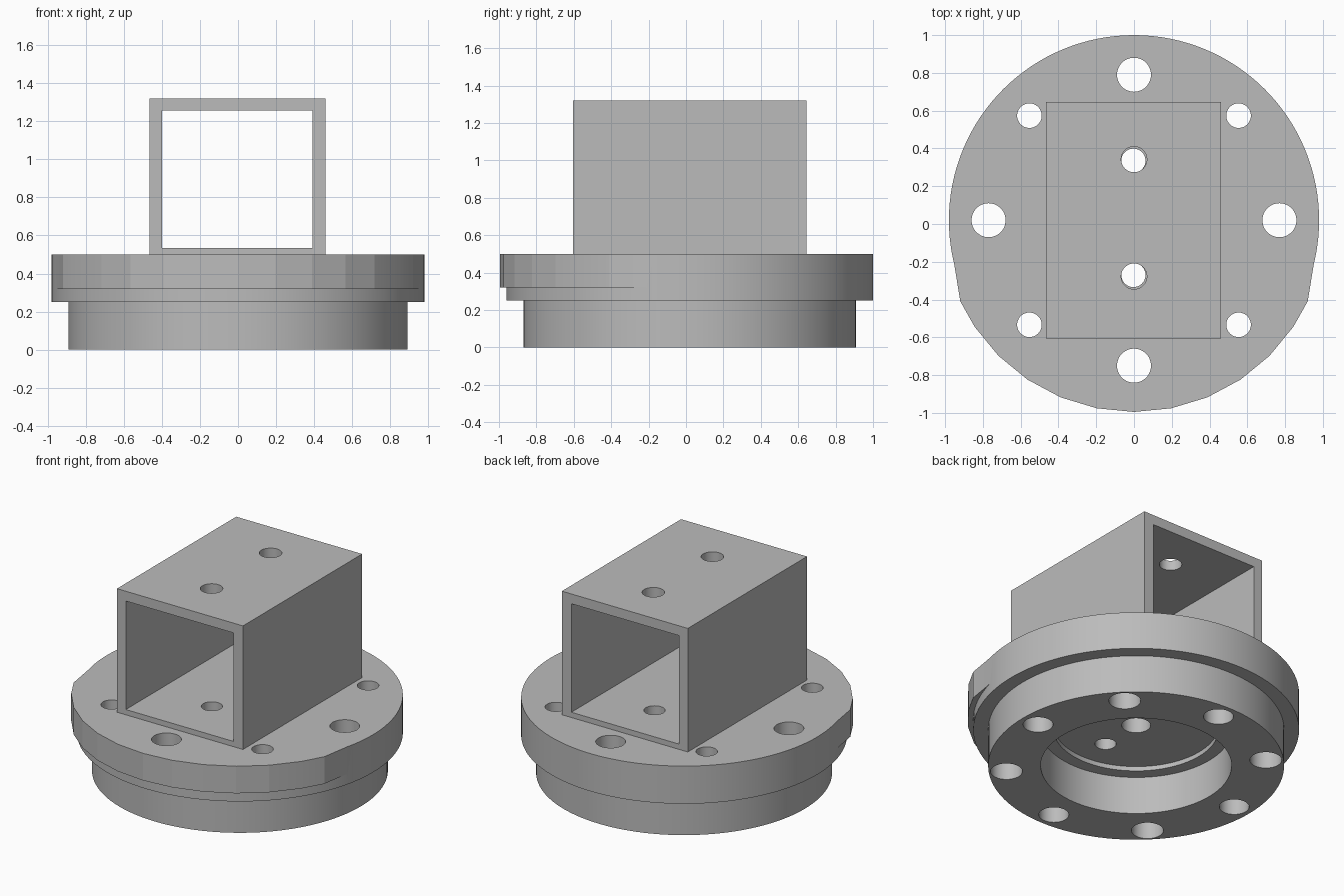
import bpy, bmesh
from math import sin, cos, pi, radians

old = bpy.data.objects.get("Cube")
if old:
    bpy.data.objects.remove(old, do_unlink=True)

grey = bpy.data.materials.new("plain grey")
grey.use_nodes = True
grey.diffuse_color = (0.5, 0.5, 0.5, 1)
grey.node_tree.nodes["Principled BSDF"].inputs["Base Color"].default_value = (0.5, 0.5, 0.5, 1)

CY = 0.02  # shared axis of the round parts


def finish(bm, name):
    bmesh.ops.remove_doubles(bm, verts=bm.verts, dist=1e-5)
    bmesh.ops.recalc_face_normals(bm, faces=bm.faces)
    mesh = bpy.data.meshes.new(name)
    bm.to_mesh(mesh)
    bm.free()
    mesh.materials.append(grey)
    ob = bpy.data.objects.new(name, mesh)
    bpy.context.collection.objects.link(ob)
    return ob


def prism(name, outline, z0, z1):
    bm = bmesh.new()
    face = bm.faces.new([bm.verts.new((x, y, z0)) for x, y in outline])
    new = bmesh.ops.extrude_face_region(bm, geom=[face])["geom"]
    top = [v for v in new if isinstance(v, bmesh.types.BMVert)]
    bmesh.ops.translate(bm, verts=top, vec=(0, 0, z1 - z0))
    return finish(bm, name)


def box(name, x0, x1, y0, y1, z0, z1):
    return prism(name, [(x0, y0), (x1, y0), (x1, y1), (x0, y1)], z0, z1)


def cylinder(name, x, y, r, z0, z1, n=48):
    ring = [(x + r * cos(2 * pi * i / n), y + r * sin(2 * pi * i / n)) for i in range(n)]
    return prism(name, ring, z0, z1)


def combine(target, other, operation="DIFFERENCE"):
    other.hide_render = True
    mod = target.modifiers.new("combine", "BOOLEAN")
    mod.object, mod.operation, mod.solver = other, operation, "EXACT"
    bpy.ops.object.select_all(action="DESELECT")
    bpy.context.view_layer.objects.active = target
    target.select_set(True)
    bpy.ops.object.modifier_apply(modifier=mod.name)
    bpy.data.objects.remove(other, do_unlink=True)


def drill(target, x, y, r, z0, z1):
    combine(target, cylinder("drill", x, y, r, z0, z1))


def smooth(ob):
    bpy.ops.object.select_all(action="DESELECT")
    bpy.context.view_layer.objects.active = ob
    ob.select_set(True)
    bpy.ops.object.shade_smooth_by_angle(angle=radians(10))


# Flange with its lower ring and stepped recess underneath
flange = cylinder("flange", 0, CY, 0.98, 0.25, 0.5, 128)
combine(flange, cylinder("ring", 0, CY, 0.89, 0, 0.3, 128), "UNION")
combine(flange, cylinder("recess", 0, CY, 0.574, -0.1, 0.25, 96))
combine(flange, cylinder("step", 0, CY, 0.495, -0.1, 0.28, 96))

# Faceted lip along the front of the flange
angles = [-65] + [11.25 * k for k in range(-5, 6)] + [65]
lip = [(1.015 * sin(radians(a)), CY - 1.015 * cos(radians(a))) for a in angles]
lip = [(-0.97, -0.1)] + lip + [(0.97, -0.1)]
combine(flange, prism("lip", lip, 0.32, 0.5), "UNION")

# Bolt holes: four wide on the axes, four counterbored on the diagonals
for i in range(4):
    a = i * pi / 2
    drill(flange, 0.77 * cos(a), CY + 0.77 * sin(a), 0.09, -0.1, 0.6)
    x, y = 0.783 * cos(a + pi / 4), CY + 0.783 * sin(a + pi / 4)
    drill(flange, x, y, 0.065, -0.1, 0.6)
    drill(flange, x, y, 0.096, -0.1, 0.25)

# Centre hole, closed above by the tube floor
drill(flange, 0, CY, 0.087, 0.2, 0.6)

# Square tube, open at front and back
tube = box("square_tube", -0.465, 0.46, -0.605, 0.645, 0.5, 1.32)
combine(tube, box("bore", -0.4, 0.39, -1, 1, 0.535, 1.255))

# Fixing holes through the tube roof, floor and flange
for y, shift in ((0.335, 0.007), (-0.27, -0.007)):
    drill(flange, -0.003, y, 0.064, 0.1, 0.6)
    drill(tube, -0.003, y, 0.064, 0.4, 0.7)
    drill(tube, 0, y + shift, 0.068, 1.1, 1.5)

for part in (flange, tube):
    smooth(part)
